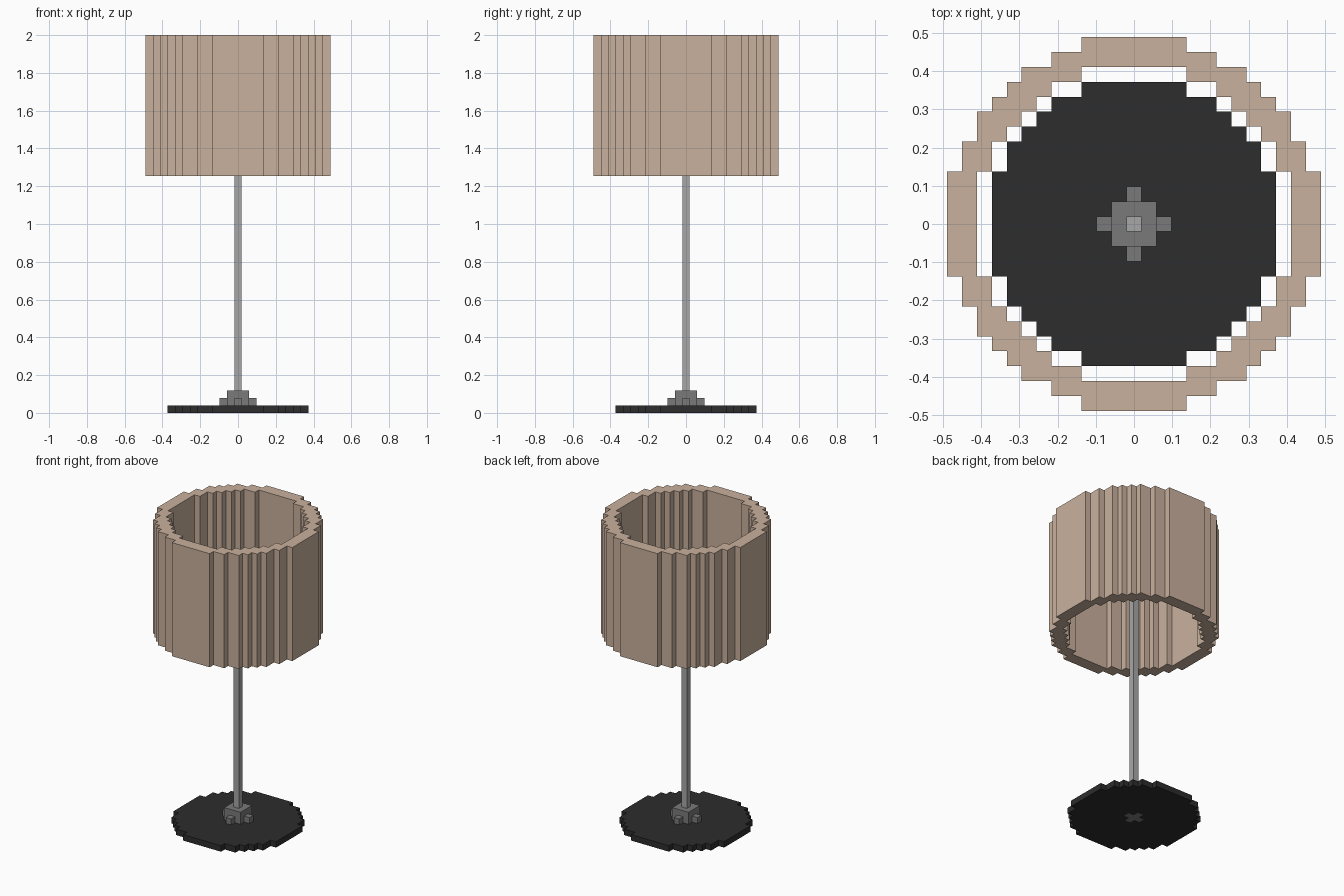
import bpy, bmesh, math
from mathutils import Vector

if "Cube" in bpy.data.objects:
    bpy.data.objects.remove(bpy.data.objects["Cube"])

V = 2 / 51          # edge of one block; the lamp is 51 blocks tall
N = range(-13, 14)


def blocks(z0, z1, inside):
    """Blocks of layers z0..z1 whose plan position passes the rule."""
    return {(x, y, z) for x in N for y in N if inside(x, y) for z in range(z0, z1)}


def disc(diameter):
    return lambda x, y: x * x + y * y < (diameter / 2) ** 2


def material(name, rgb):
    m = bpy.data.materials.new(name)
    m.diffuse_color = (*rgb, 1)
    m.use_nodes = True
    m.node_tree.nodes["Principled BSDF"].inputs["Base Color"].default_value = m.diffuse_color
    return m


# Hub: small plus set in the base, wider plus with collar, then square collar
square = lambda x, y: max(abs(x), abs(y)) <= 1
hub = blocks(0, 1, lambda x, y: abs(x) + abs(y) <= 1)
hub |= blocks(1, 2, lambda x, y: square(x, y) or (x * y == 0 and abs(x + y) <= 2))
hub |= blocks(2, 3, square)
# Round base plate around the hub
base = blocks(0, 1, disc(19)) - hub
# Thin pole ending inside the shade
pole = blocks(3, 42, lambda x, y: x == 0 and y == 0)
# Open drum shade
shade = blocks(32, 51, lambda x, y: disc(25)(x, y) and not disc(21)(x, y))

solid = hub | base | pole | shade


def build(name, cells, mat):
    """Skin the exposed block sides and merge them into large flat faces."""
    bm = bmesh.new()
    for c in cells:
        for axis in range(3):
            for s in (-1, 1):
                n = [0, 0, 0]
                n[axis] = s
                if tuple(a + b for a, b in zip(c, n)) in solid:
                    continue
                u, w = Vector((0, 0, 0)), Vector((0, 0, 0))
                u[(axis + 1) % 3] = 0.5
                w[(axis + 2) % 3] = 0.5 * s
                mid = Vector(c) + Vector((0, 0, 0.5)) + Vector(n) / 2
                bm.faces.new([bm.verts.new((mid + p) * V)
                              for p in (-u - w, u - w, u + w, -u + w)])
    bmesh.ops.remove_doubles(bm, verts=bm.verts, dist=V * 0.01)
    bmesh.ops.dissolve_limit(bm, angle_limit=math.radians(1),
                             verts=bm.verts, edges=bm.edges)
    me = bpy.data.meshes.new(name)
    bm.to_mesh(me)
    bm.free()
    me.materials.append(mat)
    bpy.context.collection.objects.link(bpy.data.objects.new(name, me))


build("base_plate", base, material("black", (0.026, 0.026, 0.026)))
build("hub", hub, material("dark grey", (0.195, 0.195, 0.195)))
build("pole", pole, material("light grey", (0.39, 0.39, 0.39)))
build("lamp_shade", shade, material("tan", (0.584, 0.44, 0.337)))
